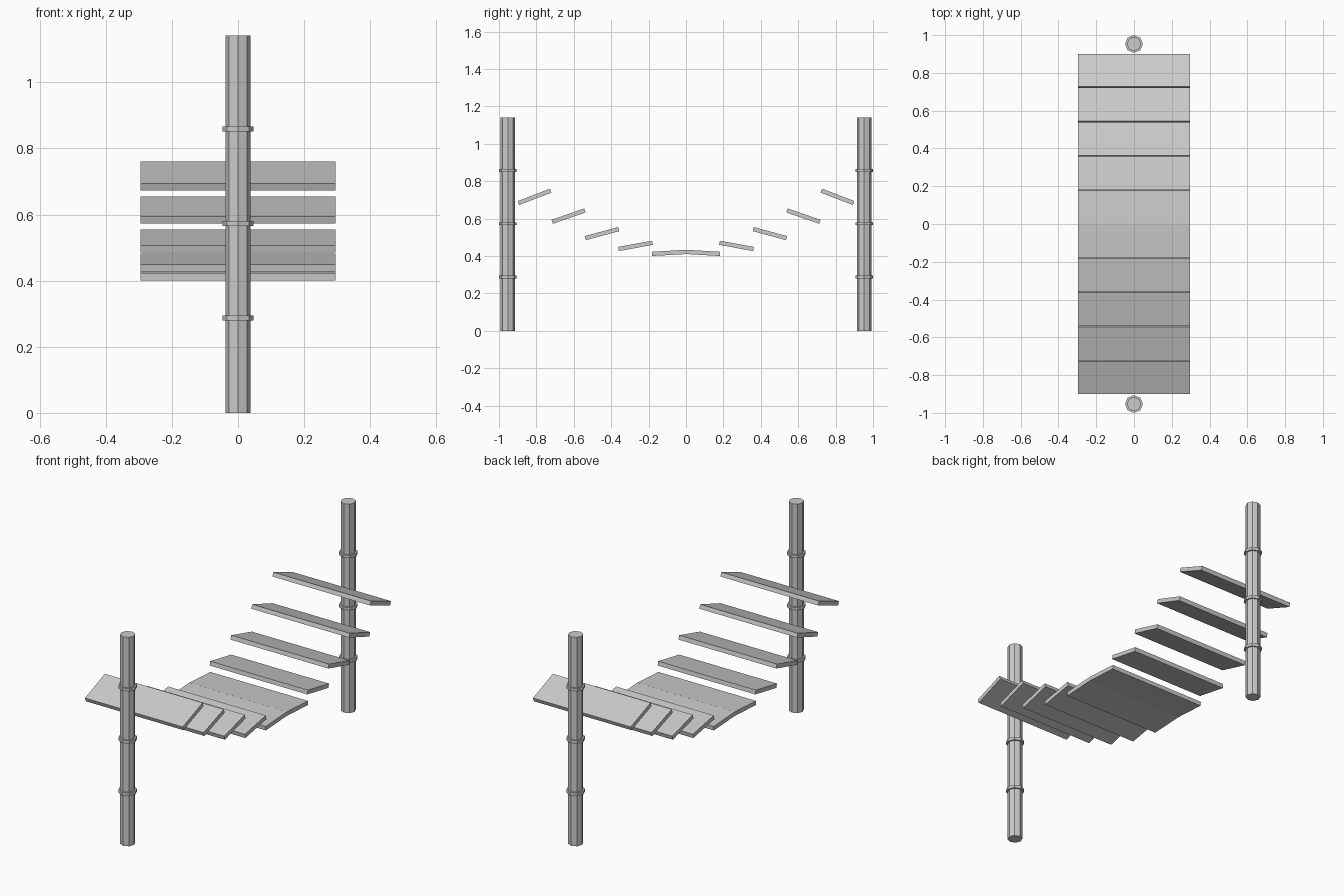
import bpy
from math import radians

if "Cube" in bpy.data.objects:
    bpy.data.objects.remove(bpy.data.objects["Cube"])

# Single material
grey = bpy.data.materials.new("light_grey")
grey.use_nodes = True
colour = (0.6, 0.6, 0.6, 1)
grey.diffuse_color = colour
grey.node_tree.nodes["Principled BSDF"].inputs["Base Color"].default_value = colour

POLE_Y, POLE_HEIGHT = 0.953, 1.142
PLANK = (0.591, 0.185, 0.0225)


def finish(name):
    obj = bpy.context.object
    obj.name = name
    obj.data.materials.append(grey)
    return obj


def octagon(name, radius, height, y, z):
    bpy.ops.mesh.primitive_cylinder_add(vertices=8, radius=radius, depth=height,
                                        location=(0, y, z))
    return finish(name)


def plank(name, y, z, tilt):
    bpy.ops.mesh.primitive_cube_add(size=1, location=(0, y, z),
                                    rotation=(radians(tilt), 0, 0))
    obj = finish(name)
    obj.scale = PLANK
    return obj


# Distance from the middle, height and tilt of each tread
treads = [(0.09, 0.417, 3.3), (0.27, 0.4545, 10.4), (0.449, 0.52, 15.2),
          (0.628, 0.6136, 19.1), (0.8095, 0.7168, 21)]

for side, label in ((-1, "front"), (1, "back")):
    # Pole with three bands at its quarter heights
    octagon(f"{label}_pole", 0.038, POLE_HEIGHT, side * POLE_Y, POLE_HEIGHT / 2)
    for i in (1, 2, 3):
        octagon(f"{label}_pole_band_{i}", 0.047, 0.0155, side * POLE_Y,
                POLE_HEIGHT * i / 4 + 0.002)
    # Hanging planks
    for i, (y, z, tilt) in enumerate(treads, 1):
        plank(f"{label}_plank_{i}", side * y, z, -side * tilt)
